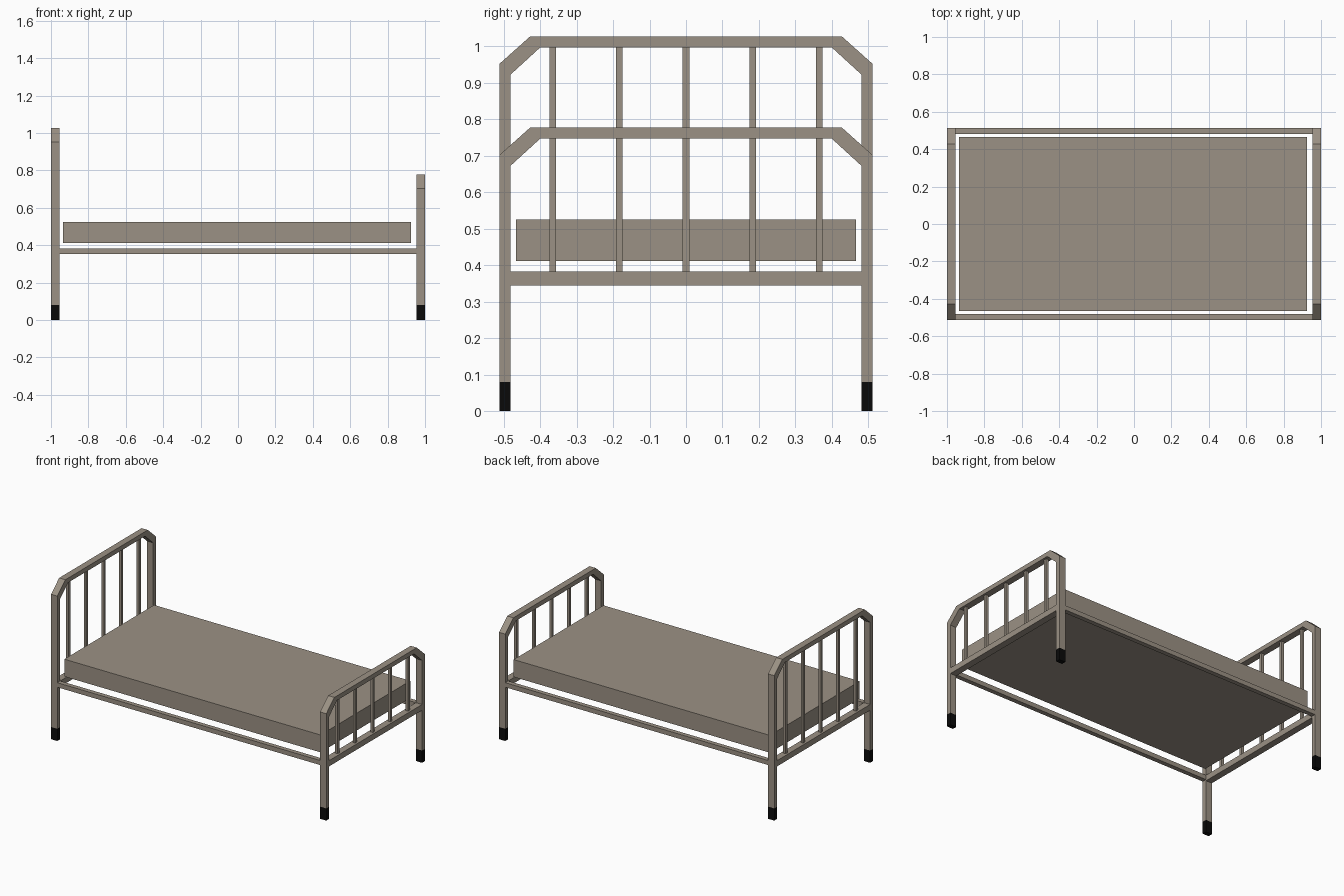
import bpy, bmesh

if "Cube" in bpy.data.objects:
    bpy.data.objects.remove(bpy.data.objects["Cube"])

def material(name, rgb):
    m = bpy.data.materials.new(name)
    m.diffuse_color = (*rgb, 1)
    m.use_nodes = True
    m.node_tree.nodes["Principled BSDF"].inputs["Base Color"].default_value = m.diffuse_color
    return m

PAINT = material("warm grey paint", (0.33, 0.285, 0.232))
RUBBER = material("black rubber", (0.003, 0.003, 0.003))

def finish(bm, name, mat):
    bmesh.ops.recalc_face_normals(bm, faces=bm.faces)
    me = bpy.data.meshes.new(name)
    bm.to_mesh(me)
    bm.free()
    me.materials.append(mat)
    ob = bpy.data.objects.new(name, me)
    bpy.context.collection.objects.link(ob)
    return ob

def box(name, x, y, z, mat=PAINT):
    bm = bmesh.new()
    bmesh.ops.create_cube(bm, size=1)
    for v in bm.verts:
        v.co = [lo + (c + 0.5) * (hi - lo) for c, (lo, hi) in zip(v.co, (x, y, z))]
    return finish(bm, name, mat)

W, IN, T = 0.512, 0.482, 0.045   # outer half width, inner half width, tube depth

def end_frame(name, x0, top):
    x1 = x0 + T
    # bent tube: two legs and a top rail with angled corners
    outer = [(W, 0.08), (W, top - 0.075), (0.428, top)]
    inner = [(IN, 0.08), (IN, top - 0.105), (0.40, top - 0.03)]
    outer = [(-y, z) for y, z in outer] + outer[::-1]
    inner = [(-y, z) for y, z in inner] + inner[::-1]
    bm = bmesh.new()
    rings = [[bm.verts.new(p) for p in ((x0, *o), (x1, *o), (x1, *i), (x0, *i))]
             for o, i in zip(outer, inner)]
    for a, b in zip(rings, rings[1:]):
        for k in range(4):
            bm.faces.new((a[k], a[(k + 1) % 4], b[(k + 1) % 4], b[k]))
    bm.faces.new(rings[0])
    bm.faces.new(rings[-1])
    finish(bm, name + "_frame", PAINT)
    # lower cross bar
    box(name + "_cross_bar", (x0, x1), (-IN, IN), (0.345, 0.383))
    # upright spindles
    xc = x0 + T / 2
    for i in range(5):
        y = (i - 2) * 0.183
        box(f"{name}_spindle_{i + 1}", (xc - 0.009, xc + 0.009),
            (y - 0.009, y + 0.009), (0.383, top - 0.03))
    # rubber feet
    for side, y in (("front", (-W, -IN)), ("back", (IN, W))):
        box(f"{name}_{side}_foot", (x0, x1), y, (0, 0.08), RUBBER)

end_frame("headboard", -1.0, 1.027)
end_frame("footboard", 1.0 - T, 0.777)

# side rails
for side, y in (("front", (-W, -IN)), ("back", (IN, W))):
    box(side + "_side_rail", (-1 + T, 1 - T), y, (0.353, 0.383))

# mattress
box("mattress", (-0.936, 0.926), (-0.466, 0.466), (0.411, 0.525))
